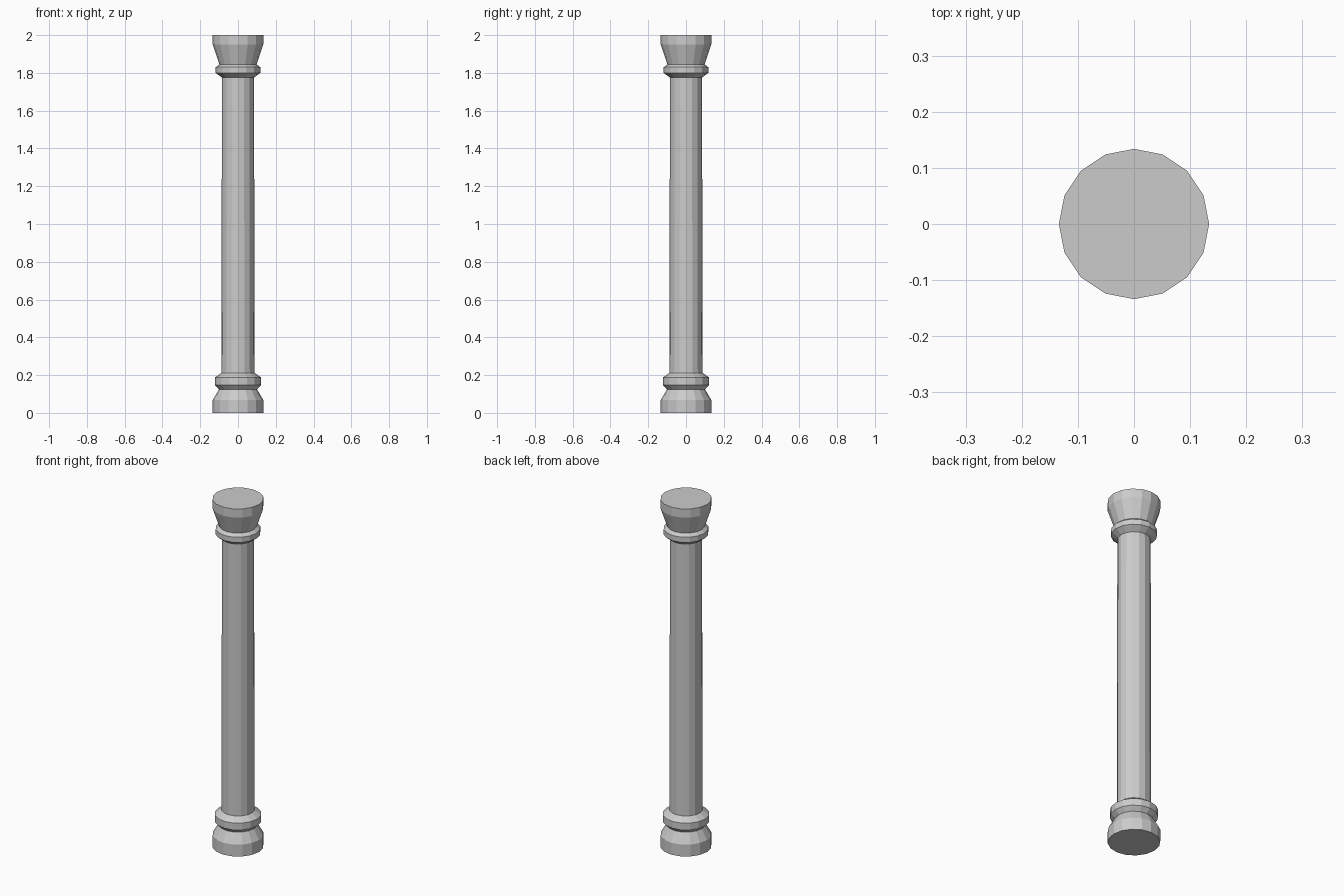
import bpy, bmesh
from math import cos, sin, pi

if "Cube" in bpy.data.objects:
    bpy.data.objects.remove(bpy.data.objects["Cube"])

SIDES = 16


def lathe(name, profile, cap_bottom=False, cap_top=False):
    """Revolve (radius, z) points around the z axis into a flat-faced part."""
    bm = bmesh.new()
    rings = [[bm.verts.new((r * cos(2 * pi * i / SIDES), r * sin(2 * pi * i / SIDES), z))
              for i in range(SIDES)] for r, z in profile]
    for a, b in zip(rings, rings[1:]):
        for i in range(SIDES):
            j = (i + 1) % SIDES
            bm.faces.new((a[i], a[j], b[j], b[i]))
    if cap_bottom:
        bm.faces.new(rings[0][::-1])
    if cap_top:
        bm.faces.new(rings[-1])
    mesh = bpy.data.meshes.new(name)
    bm.to_mesh(mesh)
    bm.free()
    obj = bpy.data.objects.new(name, mesh)
    bpy.context.collection.objects.link(obj)
    return obj


# Foot block tapering in to the lower moulding
lathe("base", [(0.134, 0), (0.134, 0.068), (0.101, 0.125)], cap_bottom=True)
# Lower moulding ring
lathe("lower_ring", [(0.101, 0.125), (0.123, 0.148), (0.123, 0.187), (0.088, 0.212)])
# Slightly tapered shaft
lathe("shaft", [(0.088, 0.212), (0.085, 1.775)])
# Upper moulding ring
lathe("upper_ring", [(0.085, 1.775), (0.118, 1.80), (0.118, 1.83), (0.099, 1.845)])
# Flared capital
lathe("capital", [(0.099, 1.845), (0.134, 1.95), (0.134, 2.0)], cap_top=True)
